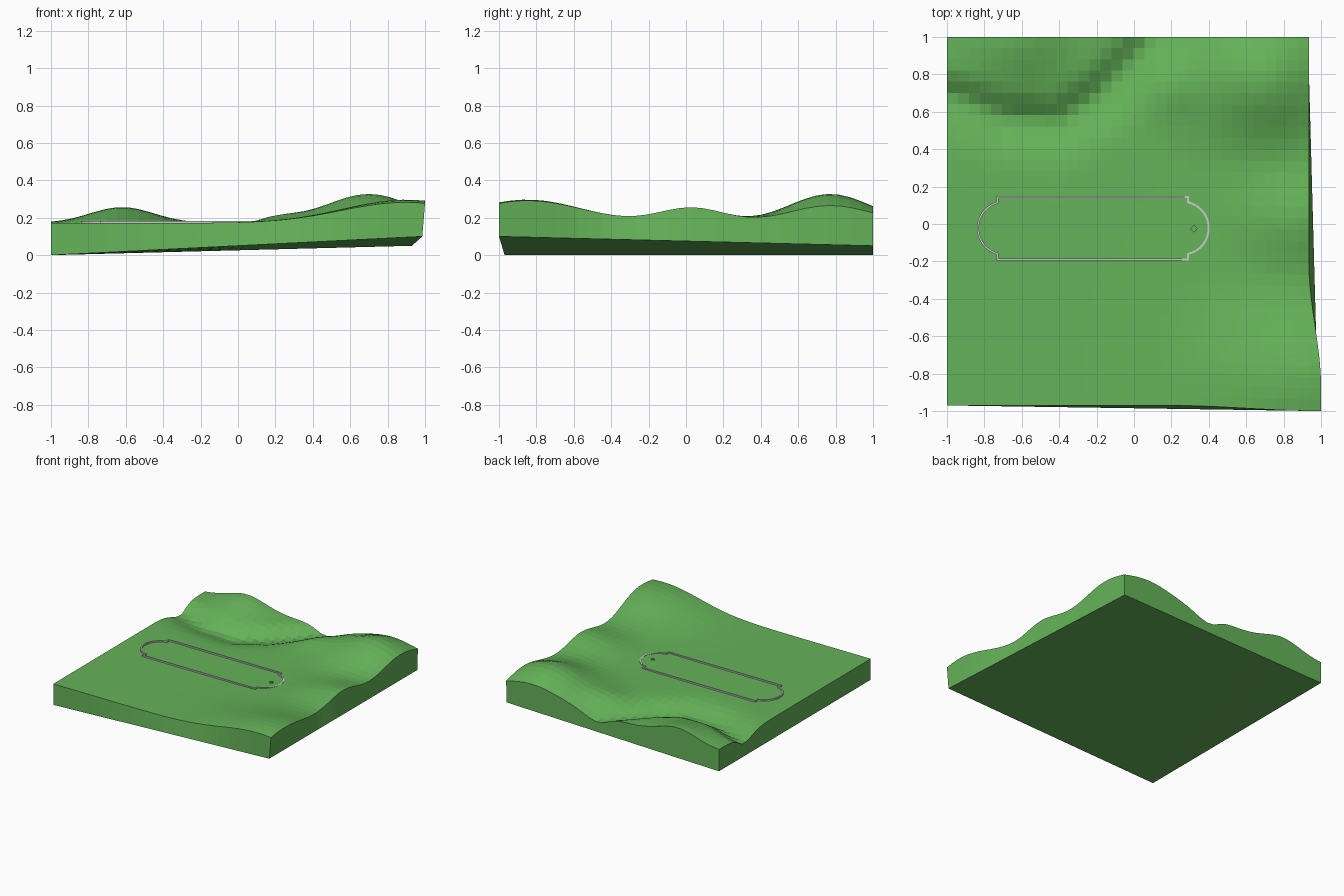
import bpy, bmesh, math
from mathutils import Vector

if "Cube" in bpy.data.objects:
    bpy.data.objects.remove(bpy.data.objects["Cube"])

N = 33  # terrain cells per side


def material(name, col):
    m = bpy.data.materials.new(name)
    m.diffuse_color = (*col, 1)
    m.use_nodes = True
    m.node_tree.nodes["Principled BSDF"].inputs["Base Color"].default_value = m.diffuse_color
    return m


def make_object(name, bm, mat=None):
    bmesh.ops.recalc_face_normals(bm, faces=bm.faces)
    me = bpy.data.meshes.new(name)
    bm.to_mesh(me)
    bm.free()
    ob = bpy.data.objects.new(name, me)
    bpy.context.collection.objects.link(ob)
    if mat:
        me.materials.append(mat)
    return ob


def smooth(a, b, t):
    t = min(1, max(0, (t - a) / (b - a)))
    return t * t * (3 - 2 * t)


# Hills: centre x, centre y, height, spread x, spread y
HILLS = [(.90, -.85, .125, .48, .42), (.93, .03, .082, .36, .25),
         (.70, .77, .155, .33, .31), (.20, .74, .03, .16, .16),
         (-.62, 1.0, .085, .24, .25)]
# Valley centre line, west to north
VALLEY = [Vector(p) for p in ((-1.2, .72), (-.95, .67), (-.7, .57), (-.4, .55),
                              (-.2, .68), (0, .88), (.1, 1.0), (.17, 1.12))]


def height(x, y):
    z = .172
    for cx, cy, a, sx, sy in HILLS:
        z += a * math.exp(-((x - cx) / sx) ** 2 - ((y - cy) / sy) ** 2)
    best = (9, 0)
    p = Vector((x, y))
    for a, b in zip(VALLEY, VALLEY[1:]):
        d = b - a
        t = min(1, max(0, (p - a).dot(d) / d.length_squared))
        q = p - a - d * t
        best = min(best, (q.length, d.x * q.y - d.y * q.x))
    width = .09 if best[1] > 0 else .15   # steep north bank, gentle south bank
    return z - .068 * math.exp(-(best[0] / width) ** 2)


def top_point(u, v):
    y = 1 - 1.98 * (1 - v)
    xe = .935 + .065 * smooth(-.2, -.85, y) if y < -.2 else .935
    x = -1 + (xe + 1) * u
    ys = -.97 - .03 * smooth(.2, 1, x)
    y = ys + (1 - ys) * v
    return Vector((x, y, height(x, y)))


# Tilted underside corners
BASE = [Vector(c) for c in ((-1, -.97, 0), (.985, -1, .10), (.93, 1, .05), (-1, 1, 0))]


def base_point(u, v):
    return BASE[0].lerp(BASE[1], u).lerp(BASE[3].lerp(BASE[2], u), v)


green = material("grass", (.13, .45, .10))

# Terrain block: top and bottom grids joined by walls
bm = bmesh.new()
layers = []
for fn in (top_point, base_point):
    g = [[bm.verts.new(fn(i / N, j / N)) for j in range(N + 1)] for i in range(N + 1)]
    layers.append(g)
    for i in range(N):
        for j in range(N):
            bm.faces.new((g[i][j], g[i + 1][j], g[i + 1][j + 1], g[i][j + 1]))
rim = ([(i, 0) for i in range(N)] + [(N, j) for j in range(N)]
       + [(i, N) for i in range(N, 0, -1)] + [(0, j) for j in range(N, 0, -1)])
top, bot = layers
for (a, b), (c, d) in zip(rim, rim[1:] + rim[:1]):
    bm.faces.new((bot[a][b], bot[c][d], top[c][d], top[a][b]))
terrain = make_object("terrain_block", bm, green)

# Small four-sided hole
bpy.ops.mesh.primitive_cylinder_add(vertices=4, radius=.018, depth=.1,
                                    location=(.32, -.025, .20))
cutter = bpy.context.object
cutter.name = "hole_cutter"
cutter.data.materials.append(green)
cutter.hide_render = True
cutter.hide_viewport = True
cutter.display_type = 'WIRE'
cut = terrain.modifiers.new("hole", 'BOOLEAN')
cut.operation = 'DIFFERENCE'
cut.object = cutter
cut.solver = 'EXACT'


# Raised plaque outline: rounded ends with notched shoulders
def outline(inset):
    cy, pts = -.022, []
    r = .147 - inset
    for cx, sx, start in ((.258, .295, -1), (-.693, -.735, 1)):
        sx += -inset if start < 0 else inset
        a = math.acos((abs(sx - cx)) / r)
        s = -start
        h = .173 - inset
        pts.append((sx, cy - s * h))
        for k in range(17):
            t = -a + 2 * a * k / 16
            pts.append((cx + s * r * math.cos(t), cy + s * r * math.sin(t)))
        pts.append((sx, cy + s * h))
    return pts


bm = bmesh.new()
rings = [[bm.verts.new((x, y, z)) for x, y in outline(i)]
         for i, z in ((0, .165), (0, .183), (.011, .183), (.011, .165))]
n = len(rings[0])
for a, b in zip(rings, rings[1:] + rings[:1]):
    for k in range(n):
        m = (k + 1) % n
        bm.faces.new((a[k], a[m], b[m], b[k]))
make_object("outline_strip", bm)
